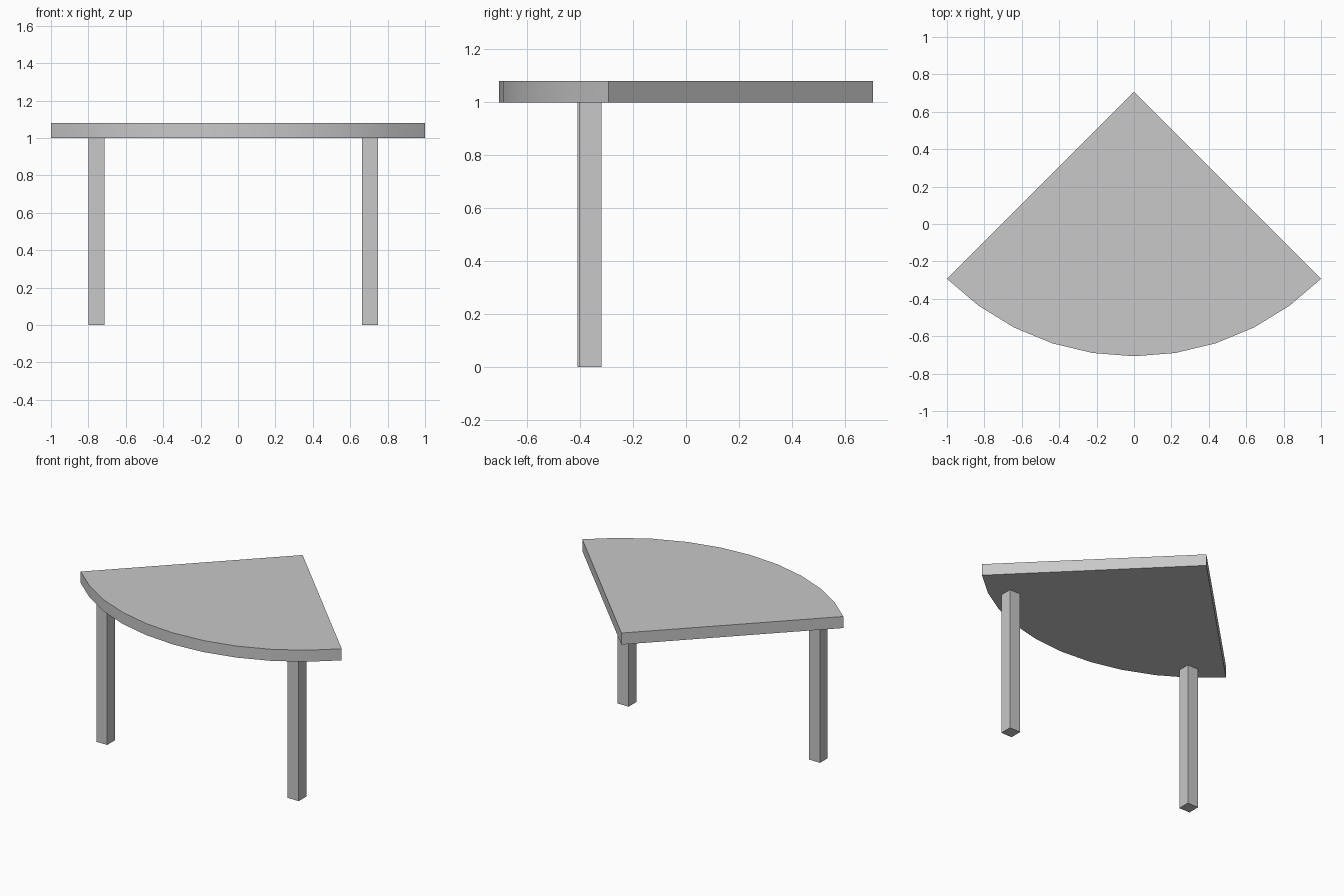
import bpy, bmesh, math

cube = bpy.data.objects.get("Cube")
if cube:
    bpy.data.objects.remove(cube, do_unlink=True)

grey = bpy.data.materials.new("light_grey")
grey.use_nodes = True
colour = (0.58, 0.58, 0.58, 1)
grey.diffuse_color = colour
grey.node_tree.nodes["Principled BSDF"].inputs["Base Color"].default_value = colour


def prism(name, outline, bottom, top):
    """Extrude a counter-clockwise outline between two heights."""
    bm = bmesh.new()
    base = bm.faces.new([bm.verts.new((x, y, bottom)) for x, y in outline])
    up = bmesh.ops.extrude_face_region(bm, geom=[base], use_keep_orig=True)
    for v in up["geom"]:
        if isinstance(v, bmesh.types.BMVert):
            v.co.z = top
    bmesh.ops.recalc_face_normals(bm, faces=bm.faces)
    mesh = bpy.data.meshes.new(name)
    bm.to_mesh(mesh)
    bm.free()
    mesh.materials.append(grey)
    obj = bpy.data.objects.new(name, mesh)
    bpy.context.collection.objects.link(obj)
    return obj


# Quarter-circle top with a ten-sided curved front edge
radius, apex_y, segments = math.sqrt(2), math.sqrt(0.5), 10
outline = [(0, apex_y)]
for i in range(segments + 1):
    a = math.radians(225 + 90 * i / segments)
    outline.append((radius * math.cos(a), apex_y + radius * math.sin(a)))
table_top = prism("table_top", outline, 1.0, 1.08)
bpy.ops.object.select_all(action="DESELECT")
table_top.select_set(True)
bpy.context.view_layer.objects.active = table_top
bpy.ops.object.shade_smooth_by_angle(angle=math.radians(30))

# Two square legs under the front corners
half = 0.042
for name, x, y in (("right_leg", -0.757, -0.368), ("left_leg", 0.706, -0.362)):
    square = [(x - half, y - half), (x + half, y - half),
              (x + half, y + half), (x - half, y + half)]
    prism(name, square, 0.0, 1.0)
